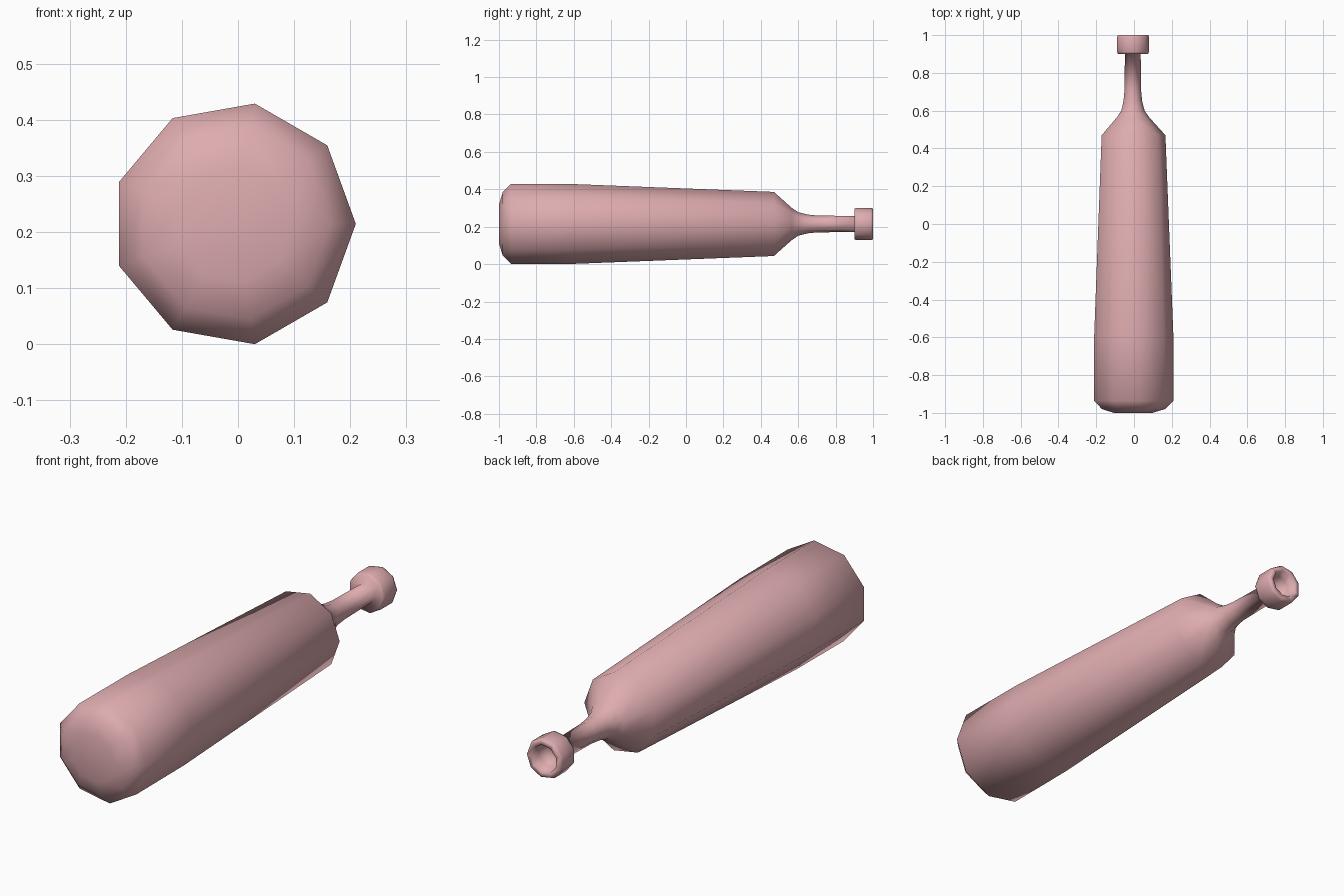
import bpy, bmesh, math

if "Cube" in bpy.data.objects:
    bpy.data.objects.remove(bpy.data.objects["Cube"])

SIDES = 9
CX, CZ = -0.0077, 0.2147

# Profile along the bottle's axis: (y, radius), base to mouth
PROFILE = [
    (-1.0, 0.105), (-0.98, 0.172), (-0.935, 0.2177), (-0.60, 0.2165),  # base
    (0.47, 0.174), (0.565, 0.088), (0.60, 0.064), (0.65, 0.051),       # shoulder
    (0.70, 0.046), (0.90, 0.043),                                      # neck
    (0.90, 0.082), (0.912, 0.088), (0.988, 0.088), (1.0, 0.083),       # lip
    (1.0, 0.062), (0.96, 0.053), (0.925, 0.038),                       # mouth recess
]

pink = bpy.data.materials.new("dusty_pink")
pink.diffuse_color = (0.73, 0.41, 0.43, 1.0)
pink.use_nodes = True
pink.node_tree.nodes["Principled BSDF"].inputs["Base Color"].default_value = pink.diffuse_color

# Bottle lying on its side, spun around the y axis
bm = bmesh.new()
rings = []
for y, r in PROFILE:
    ring = []
    for i in range(SIDES):
        a = 2 * math.pi * i / SIDES
        ring.append(bm.verts.new((CX + r * math.cos(a), y, CZ + r * math.sin(a))))
    rings.append(ring)
for a, b in zip(rings, rings[1:]):
    for i in range(SIDES):
        j = (i + 1) % SIDES
        bm.faces.new((a[i], a[j], b[j], b[i]))

# Closed base and floor of the mouth recess
bm.faces.new(rings[0])
bm.faces.new(rings[-1])
bmesh.ops.recalc_face_normals(bm, faces=bm.faces[:])
for f in bm.faces:
    f.smooth = True

mesh = bpy.data.meshes.new("bottle")
bm.to_mesh(mesh)
bm.free()
mesh.materials.append(pink)
bottle = bpy.data.objects.new("bottle", mesh)
bpy.context.collection.objects.link(bottle)
